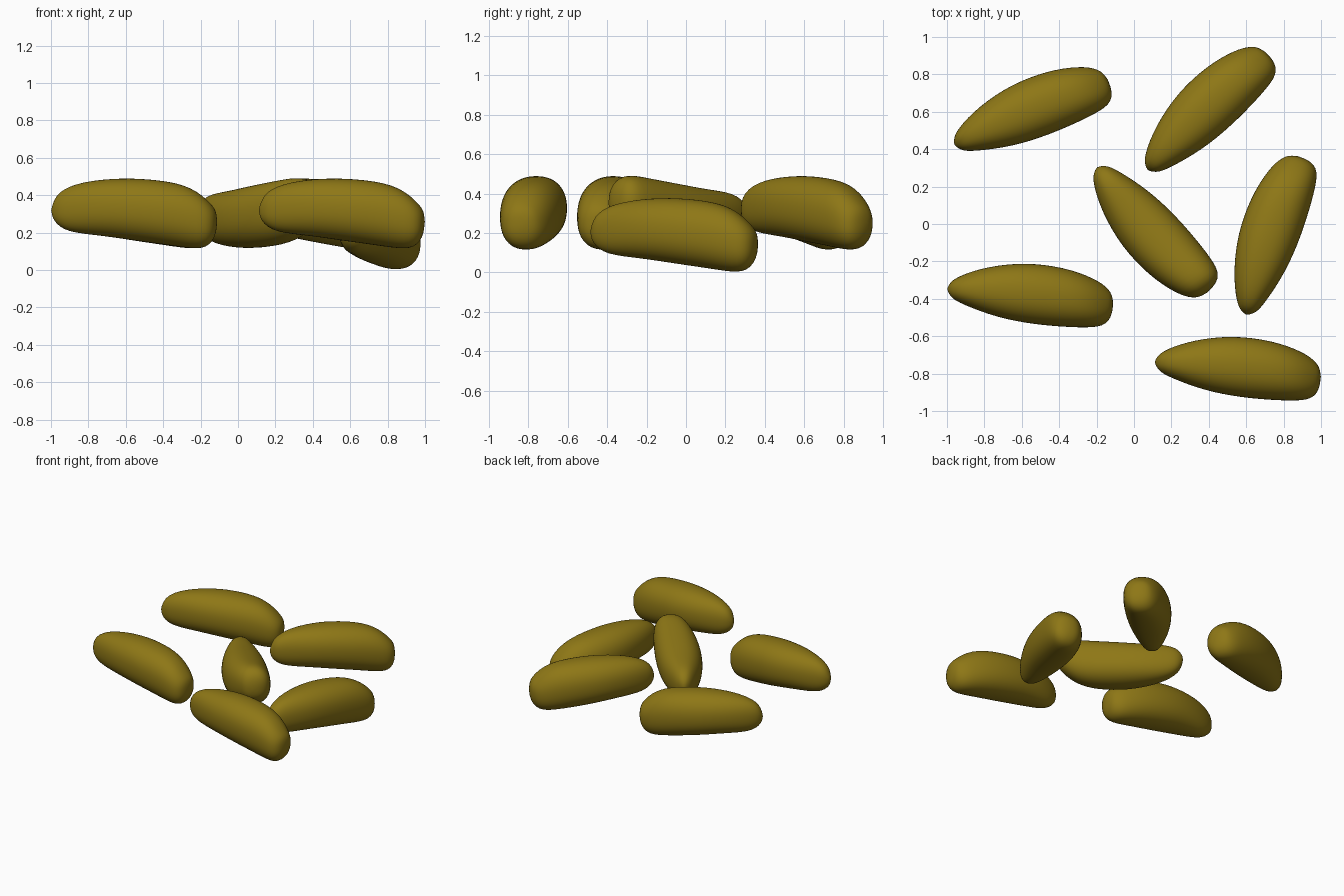
import bpy, bmesh
from math import sin, cos, pi, radians
from mathutils import Matrix, Vector

if "Cube" in bpy.data.objects:
    bpy.data.objects.remove(bpy.data.objects["Cube"])

# Lengthwise stations of one pod: x, y high, y low, z high, z low
STATIONS = [
    (-.99, -.325, -.372, .355, .275), (-.97, -.300, -.400, .400, .245),
    (-.93, -.278, -.422, .432, .215), (-.87, -.254, -.448, .458, .198),
    (-.78, -.230, -.482, .477, .187), (-.68, -.215, -.510, .487, .175),
    (-.58, -.210, -.529, .490, .160), (-.48, -.217, -.542, .485, .146),
    (-.38, -.234, -.550, .474, .132), (-.29, -.260, -.554, .454, .119),
    (-.22, -.290, -.553, .420, .112), (-.17, -.318, -.545, .379, .121),
    (-.135, -.350, -.520, .342, .153), (-.118, -.378, -.480, .315, .195),
]
TIP_NARROW, TIP_WIDE = (-1.0, -.348, .318), (-.11, -.425, .258)
SEGMENTS = 32

mat = bpy.data.materials.new("olive_skin")
mat.diffuse_color = (0.27, 0.185, 0.008, 1)
mat.use_nodes = True
mat.node_tree.nodes["Principled BSDF"].inputs["Base Color"].default_value = mat.diffuse_color


def rounded(v):
    # Slightly squared circle
    return abs(v) ** (2 / 2.25) * (1 if v >= 0 else -1)


def pod(name, centre, turn, flip=False):
    bm = bmesh.new()
    rings = []
    for x, y1, y0, z1, z0 in STATIONS:
        ring = []
        for i in range(SEGMENTS):
            a = 2 * pi * i / SEGMENTS
            ring.append(bm.verts.new((x,
                                      (y1 + y0) / 2 + (y1 - y0) / 2 * rounded(cos(a)),
                                      (z1 + z0) / 2 + (z1 - z0) / 2 * rounded(sin(a)))))
        rings.append(ring)
    # Skin between rings, then close both tips
    for r, s in zip(rings, rings[1:]):
        for i in range(SEGMENTS):
            j = (i + 1) % SEGMENTS
            bm.faces.new((r[i], r[j], s[j], s[i]))
    for tip, ring in ((TIP_NARROW, rings[0]), (TIP_WIDE, rings[-1])):
        t = bm.verts.new(tip)
        for i in range(SEGMENTS):
            bm.faces.new((t, ring[i], ring[(i + 1) % SEGMENTS]))
    bmesh.ops.recalc_face_normals(bm, faces=bm.faces)
    # Roll over if needed, turn, and centre the bounds on the target
    m = Matrix.Rotation(radians(turn), 4, 'Z')
    if flip:
        m = m @ Matrix.Rotation(pi, 4, 'X')
    bm.transform(m)
    mid = Vector([(min(c) + max(c)) / 2 for c in zip(*(v.co for v in bm.verts))])
    bmesh.ops.translate(bm, verts=bm.verts, vec=Vector(centre) - mid)
    for f in bm.faces:
        f.smooth = True
    me = bpy.data.meshes.new(name)
    bm.to_mesh(me)
    bm.free()
    me.materials.append(mat)
    ob = bpy.data.objects.new(name, me)
    bpy.context.collection.objects.link(ob)
    ob.modifiers.new("smooth", 'SUBSURF').levels = 1
    ob.modifiers["smooth"].render_levels = 1


# Scattered pods
pod("pod_front_left", (-.555, -.382, .302), 0)
pod("pod_front_right", (.555, -.773, .302), 0)
pod("pod_back_left", (-.54, .615, .302), 28)
pod("pod_back_right", (.408, .613, .302), 50)
pod("pod_right_low", (.757, -.06, .19), 77)
pod("pod_centre_rolled", (.115, -.042, .305), -54, flip=True)
